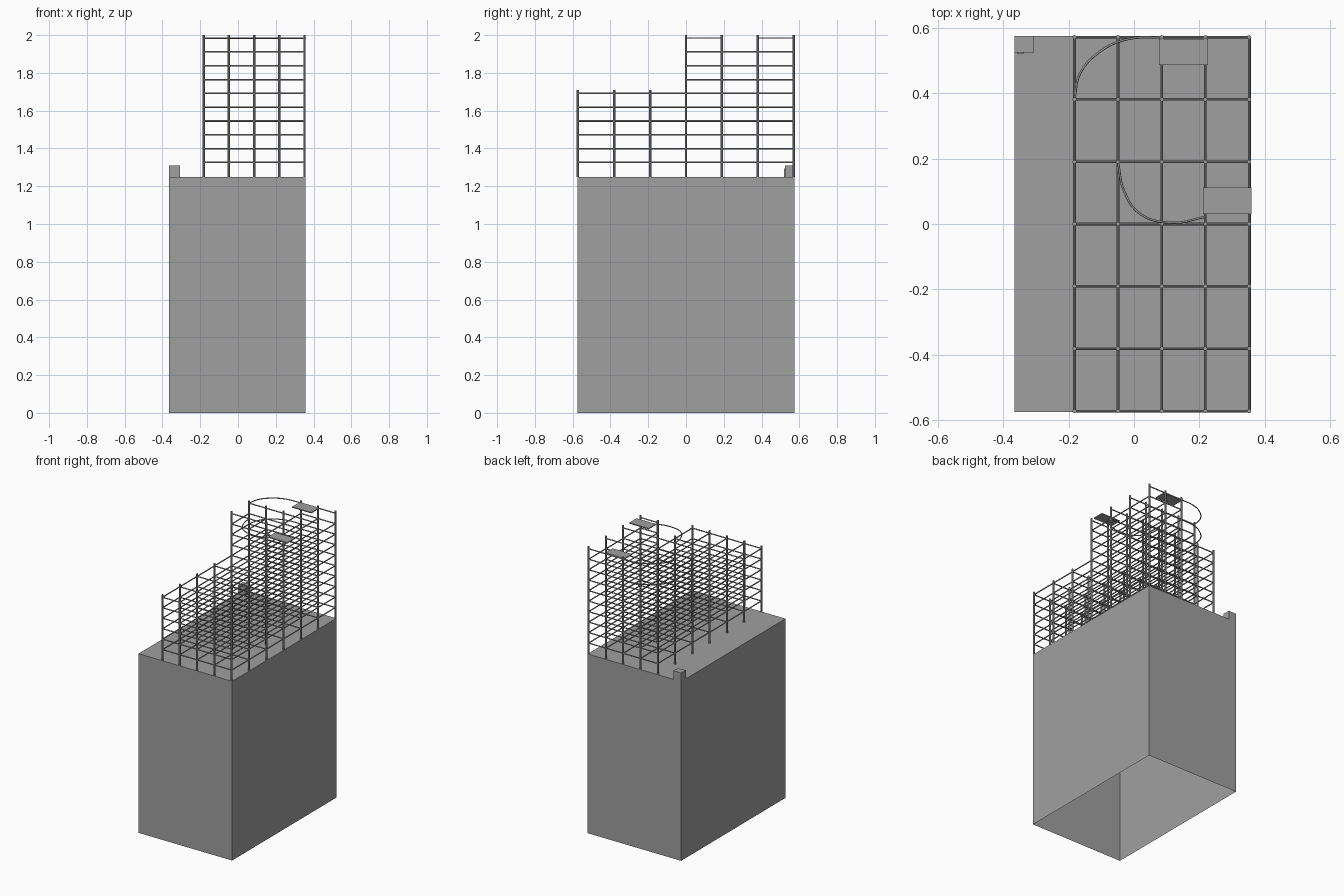
import bpy
import bmesh
from mathutils import Vector

cube = bpy.data.objects.get("Cube")
if cube:
    bpy.data.objects.remove(cube, do_unlink=True)

GREY = (0.35, 0.35, 0.35, 1)
concrete = bpy.data.materials.new("concrete_grey")
concrete.use_nodes = True
concrete.diffuse_color = GREY
concrete.node_tree.nodes["Principled BSDF"].inputs["Base Color"].default_value = GREY


def finish(name, bm):
    mesh = bpy.data.meshes.new(name)
    bm.to_mesh(mesh)
    bm.free()
    mesh.materials.append(concrete)
    obj = bpy.data.objects.new(name, mesh)
    bpy.context.collection.objects.link(obj)
    return obj


def box(name, low, high, open_bottom=False):
    bm = bmesh.new()
    bmesh.ops.create_cube(bm, size=1)
    low, high = Vector(low), Vector(high)
    for v in bm.verts:
        v.co = (low + high) / 2 + v.co * (high - low)
    if open_bottom:
        floor = [f for f in bm.faces if f.normal.z < -0.9]
        bmesh.ops.delete(bm, geom=floor, context='FACES_ONLY')
    return finish(name, bm)


def add_rod(bm, start, end, radius):
    start, end = Vector(start), Vector(end)
    axis = end - start
    made = bmesh.ops.create_cone(bm, cap_ends=True, segments=8, radius1=radius,
                                 radius2=radius, depth=axis.length)
    turn = axis.to_track_quat('Z', 'Y')
    for v in made["verts"]:
        v.co = turn @ v.co + (start + end) / 2


ROOF = 1.25
COLS = [-0.182, -0.049, 0.085, 0.218, 0.352]
ROWS = [-0.572, -0.381, -0.19, 0.0, 0.19, 0.381, 0.571]
LEVELS = [1.326 + 0.0731 * k for k in range(10)]
LOW_LEVELS = 6


def is_tall(col, row):
    # The upper stage leaves out two cut corners
    return row in (4, 5) or (row == 6 and col >= 2) or (row == 3 and col >= 3)


# Building shell, open underneath
box("building_shell", (-0.365, -0.575, 0), (0.357, 0.575, ROOF), True)

# Roof access block with door plate
box("roof_hatch", (-0.365, 0.524, ROOF), (-0.306, 0.575, 1.31))
box("hatch_door", (-0.358, 0.52, ROOF), (-0.338, 0.525, 1.295))

# Scaffold uprights
bm = bmesh.new()
for c, x in enumerate(COLS):
    for r, y in enumerate(ROWS):
        top = 2.0 if is_tall(c, r) else 1.71
        add_rod(bm, (x, y, ROOF), (x, y, top), 0.0065)
finish("scaffold_posts", bm)

# Scaffold rails in both directions on every level
bm = bmesh.new()
for k, z in enumerate(LEVELS):
    for c, x in enumerate(COLS):
        for r, y in enumerate(ROWS):
            for dc, dr in ((1, 0), (0, 1)):
                c2, r2 = c + dc, r + dr
                if c2 >= len(COLS) or r2 >= len(ROWS):
                    continue
                upper = is_tall(c, r) and is_tall(c2, r2)
                if k >= LOW_LEVELS and not upper:
                    continue
                # The topmost level has cross rails only
                if k == len(LEVELS) - 1 and dr:
                    continue
                add_rod(bm, (x, y, z), (COLS[c2], ROWS[r2], z), 0.004)
finish("scaffold_rails", bm)


# Curved rails rounding off the cut corners
def curved_rail(name, points, z):
    curve = bpy.data.curves.new(name, 'CURVE')
    curve.dimensions = '3D'
    curve.bevel_depth = 0.0035
    curve.bevel_resolution = 1
    curve.resolution_u = 5
    spline = curve.splines.new('BEZIER')
    spline.bezier_points.add(len(points) - 1)
    for p, (x, y) in zip(spline.bezier_points, points):
        p.co = (x, y, z)
        p.handle_left_type = p.handle_right_type = 'AUTO'
    curve.materials.append(concrete)
    obj = bpy.data.objects.new(name, curve)
    bpy.context.collection.objects.link(obj)


BACK_CURVE = [(-0.182, 0.381), (-0.165, 0.46), (-0.1, 0.53), (-0.02, 0.565), (0.085, 0.571)]
FRONT_CURVE = [(-0.049, 0.19), (-0.03, 0.1), (0.02, 0.03), (0.12, 0.004), (0.218, 0.022)]
curved_rail("back_curved_rail_top", BACK_CURVE, LEVELS[9])
curved_rail("back_curved_rail_lower", BACK_CURVE, LEVELS[7])
curved_rail("front_curved_rail", FRONT_CURVE, LEVELS[9])

# Deck planks near the top of the scaffold
box("back_deck_plank", (0.077, 0.486, 1.981), (0.226, 0.566, 1.988))
box("side_deck_plank", (0.211, 0.031, 1.981), (0.36, 0.111, 1.988))
